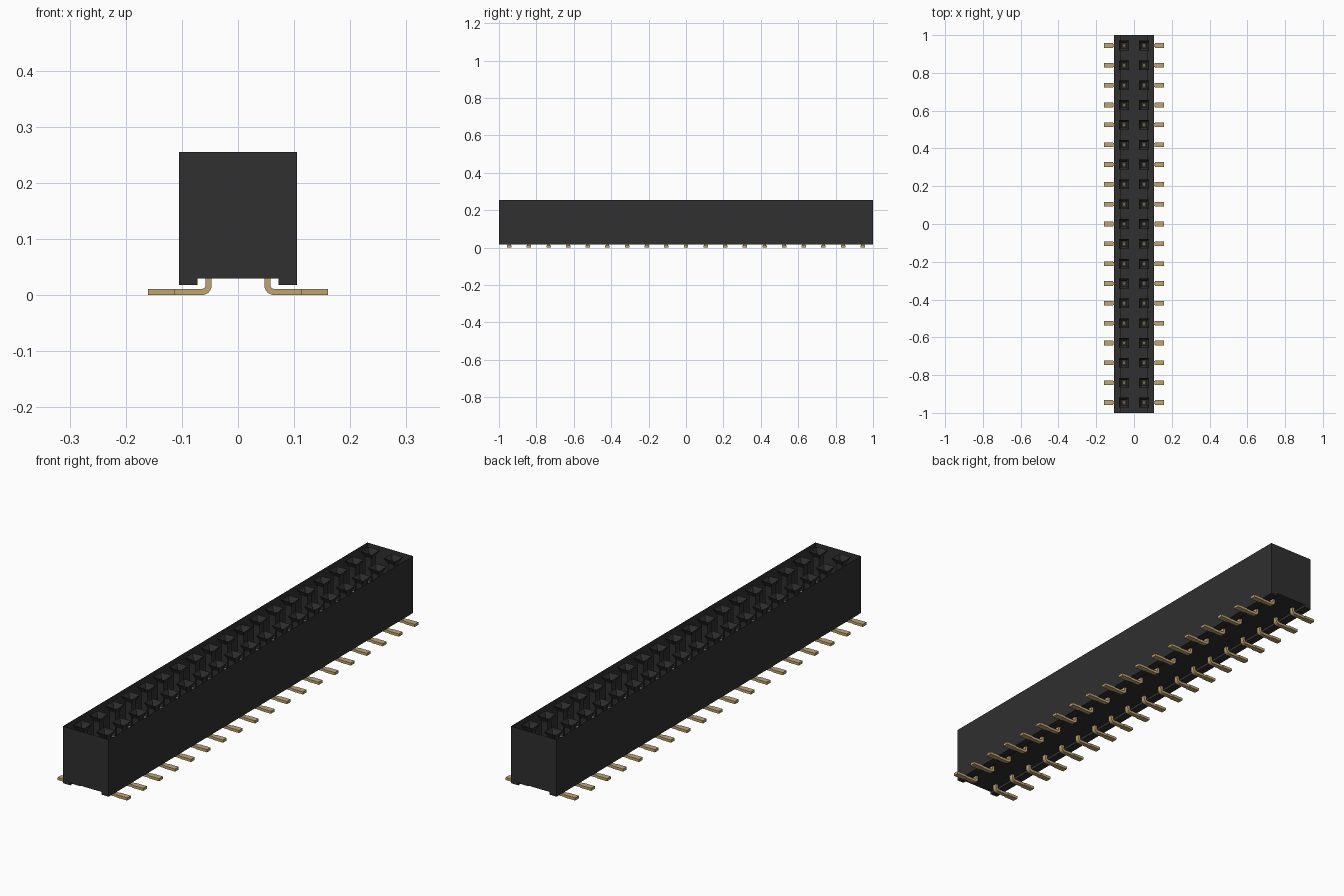
import bpy, bmesh, math

if "Cube" in bpy.data.objects:
    bpy.data.objects.remove(bpy.data.objects["Cube"])

COUNT, PITCH, ROW_X = 19, 0.105, 0.053
W, BASE, FLOOR, TOP = 0.105, 0.018, 0.029, 0.255
PIN_Y = [(i - (COUNT - 1) / 2) * PITCH for i in range(COUNT)]


def material(name, rgb):
    m = bpy.data.materials.new(name)
    m.diffuse_color = (*rgb, 1)
    m.use_nodes = True
    m.node_tree.nodes["Principled BSDF"].inputs["Base Color"].default_value = m.diffuse_color
    return m


black = material("black plastic", (0.029, 0.029, 0.029))
gold = material("gold plating", (0.53, 0.38, 0.16))


def finish(bm, name, mat, fix_normals=True):
    if fix_normals:
        bmesh.ops.recalc_face_normals(bm, faces=bm.faces)
    me = bpy.data.meshes.new(name)
    bm.to_mesh(me)
    bm.free()
    me.materials.append(mat)
    ob = bpy.data.objects.new(name, me)
    bpy.context.collection.objects.link(ob)
    return ob


def loft(bm, rings, cap_start=False, cap_end=False):
    loops = [[bm.verts.new(p) for p in r] for r in rings]
    for a, b in zip(loops, loops[1:]):
        for i in range(len(a)):
            j = (i + 1) % len(a)
            bm.faces.new((a[i], a[j], b[j], b[i]))
    if cap_start:
        bm.faces.new(loops[0][::-1])
    if cap_end:
        bm.faces.new(loops[-1])


def extrude_y(bm, profile, y0, y1):
    loft(bm, [[(x, y, z) for x, z in profile] for y in (y0, y1)], True, True)


def square(x, y, z, h):
    return [(x - h, y - h, z), (x + h, y - h, z), (x + h, y + h, z), (x - h, y + h, z)]


# Housing: long open-topped shell with a standoff channel underneath
bm = bmesh.new()
extrude_y(bm, [(-W, BASE), (-0.072, BASE), (-0.072, FLOOR), (0.072, FLOOR),
               (0.072, BASE), (W, BASE), (W, TOP), (-W, TOP)], -1, 1)
bmesh.ops.recalc_face_normals(bm, faces=bm.faces)
top = [f for f in bm.faces if f.normal.z > 0.9 and f.calc_center_median().z > 0.2]
bmesh.ops.delete(bm, geom=top, context='FACES_ONLY')
finish(bm, "housing", black, False)

# Sockets: flared square mouths narrowing into tubes
bm = bmesh.new()
for x in (-ROW_X, ROW_X):
    for y in PIN_Y:
        loft(bm, [square(x, y, TOP, 0.026), square(x, y, 0.232, 0.014),
                  square(x, y, 0.135, 0.014)])
finish(bm, "sockets", black)

# Contact profile: upright stem, rounded bend, flat run outwards
X_IN, X_OUT, T, R = 0.047, 0.058, 0.011, 0.017
arc = [math.radians(180 + 90 * i / 6) for i in range(7)]
cx, cz = X_IN + R, R
outer = [(cx + R * math.cos(a), cz + R * math.sin(a)) for a in arc]
inner = [(cx + (R - T) * math.cos(a), cz + (R - T) * math.sin(a)) for a in arc]
profile = [(X_IN, 0.15)] + outer + [(0.115, 0), (0.115, T)] + inner[::-1] + [(X_OUT, 0.15)]
foot = [(0.112, 0), (0.16, 0), (0.16, T), (0.112, T)]

for side, label in ((-1, "left"), (1, "right")):
    bm = bmesh.new()
    for y in PIN_Y:
        extrude_y(bm, [(side * x, z) for x, z in profile], y - 0.009, y + 0.009)
        extrude_y(bm, [(side * x, z) for x, z in foot], y - 0.012, y + 0.012)
    ob = finish(bm, label + "_contacts", gold)
    bpy.context.view_layer.objects.active = ob
    ob.select_set(True)
    bpy.ops.object.shade_smooth_by_angle(angle=math.radians(30))
    ob.select_set(False)
